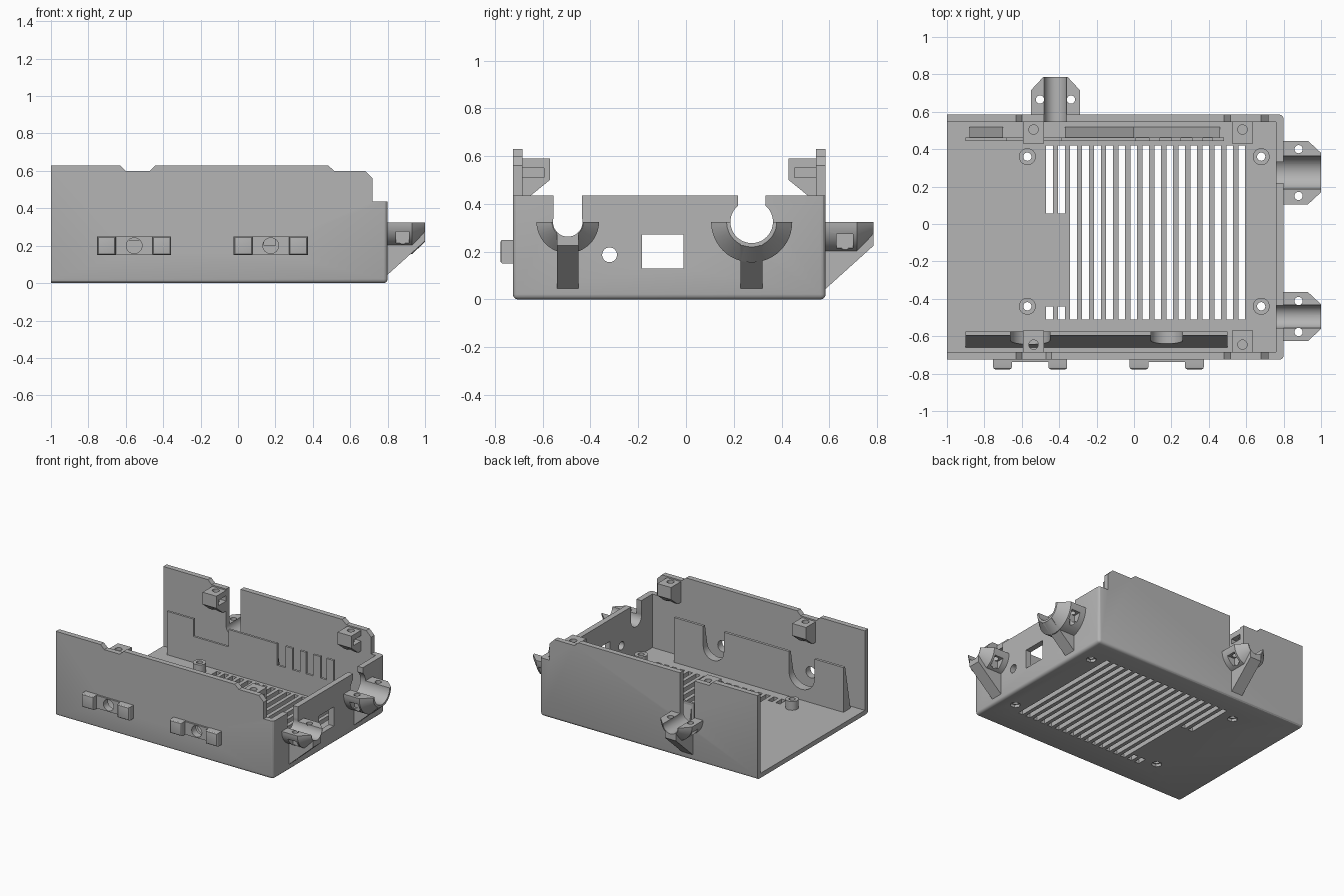
import bpy, bmesh
from math import sin, cos, pi
from mathutils import Matrix

if "Cube" in bpy.data.objects:
    bpy.data.objects.remove(bpy.data.objects["Cube"])

grey = bpy.data.materials.new("mid grey plastic")
grey.use_nodes = True
colour = (0.46, 0.46, 0.46, 1)
grey.diffuse_color = colour
grey.node_tree.nodes["Principled BSDF"].inputs["Base Color"].default_value = colour


def finish(name, bm):
    bmesh.ops.recalc_face_normals(bm, faces=bm.faces)
    mesh = bpy.data.meshes.new(name)
    bm.to_mesh(mesh)
    bm.free()
    mesh.materials.append(grey)
    ob = bpy.data.objects.new(name, mesh)
    bpy.context.collection.objects.link(ob)
    return ob


def prism(name, axis, pts, a, b, bevel=0, pick=None):
    """Extrude a 2D outline along an axis from a to b."""
    place = {"x": lambda u, v, t: (t, u, v),
             "y": lambda u, v, t: (u, t, v),
             "z": lambda u, v, t: (u, v, t)}[axis]
    bm = bmesh.new()
    low = [bm.verts.new(place(u, v, a)) for u, v in pts]
    high = [bm.verts.new(place(u, v, b)) for u, v in pts]
    bm.faces.new(low)
    bm.faces.new(high)
    n = len(pts)
    for i in range(n):
        j = (i + 1) % n
        bm.faces.new((low[i], low[j], high[j], high[i]))
    bmesh.ops.recalc_face_normals(bm, faces=bm.faces)
    if bevel:
        edges = [e for e in bm.edges if pick is None or pick(e)]
        bmesh.ops.bevel(bm, geom=edges, offset=bevel, segments=3,
                        affect="EDGES", profile=0.5)
    return finish(name, bm)


def box(name, x, y, z, **kw):
    return prism(name, "z", [(x[0], y[0]), (x[1], y[0]), (x[1], y[1]), (x[0], y[1])], *z, **kw)


def rod(name, axis, u, v, r, a, b, n=32):
    ring = [(u + r * cos(2 * pi * i / n), v + r * sin(2 * pi * i / n)) for i in range(n)]
    return prism(name, axis, ring, a, b)


def boolean(target, others, mode="DIFFERENCE"):
    for other in others:
        mod = target.modifiers.new("shape", "BOOLEAN")
        mod.operation, mod.solver, mod.object = mode, "EXACT", other
        bpy.context.view_layer.objects.active = target
        bpy.ops.object.modifier_apply(modifier=mod.name)
        bpy.data.objects.remove(other)


# Main tray: side profile extruded, outer corners rounded, then hollowed
profile = [(-1, 0), (0.8, 0), (0.8, 0.435), (0.72, 0.435), (0.72, 0.56), (0.68, 0.6),
           (0.515, 0.6), (0.48, 0.63), (-0.44, 0.63), (-0.47, 0.6), (-0.6, 0.6),
           (-0.63, 0.63), (-1, 0.63)]


def outer_edge(e):
    p, q = (v.co for v in e.verts)
    floor = p.z < 0.01 and q.z < 0.01 and max(p.x, q.x) > 0
    return floor or (p.x > 0.79 and q.x > 0.79 and abs(p.z - q.z) > 0.1)


tray = prism("tray", "y", profile, -0.725, 0.585, 0.022, outer_edge)
boolean(tray, [box("hollow", (-1.1, 0.758), (-0.685, 0.545), (0.035, 1))])

# Floor vents: two short split slots, then full length slots
vents = []
for i in range(17):
    x = -0.47 + i * 0.0643
    spans = [(-0.51, -0.44), (0.055, 0.42)] if i < 2 else [(-0.51, 0.42)]
    vents += [box("vent", (x, x + 0.036), s, (-0.1, 0.1)) for s in spans]
boolean(tray, vents)

# Openings in the end wall and bracket holes in the front wall
boolean(tray, [box("port", (0.7, 0.9), (-0.185, -0.01), (0.13, 0.272)),
               rod("jack", "x", -0.32, 0.187, 0.031, 0.7, 0.9)])
BRACKETS = (-0.555, 0.175)
boolean(tray, [rod("bore", "y", x, 0.2, 0.042, -0.8, -0.65) for x in BRACKETS])

# Floor standoffs with through bores and hexagonal recesses underneath
for x in (-0.57, 0.68):
    for y in (-0.44, 0.36):
        post = rod("standoff", "z", x, y, 0.045, 0.03, 0.1)
        boolean(post, [rod("bore", "z", x, y, 0.022, -0.1, 0.2)])
        boolean(tray, [rod("bore", "z", x, y, 0.022, -0.1, 0.2),
                       rod("recess", "z", x, y, 0.036, -0.1, 0.02, 6)])


# Half-round cable cradles on the walls, built along +x then turned into place
def cradle(name, r_in, r_out, hole, neck, place):
    bm = bmesh.new()
    n = 24
    stations = [(-0.01, r_out), (0.13, r_out), (0.2, r_out - 0.065)]
    rings = [[bm.verts.new((x, r * cos(pi + pi * i / n), 0.325 + r * sin(pi + pi * i / n)))
              for i in range(n + 1)] for x, r in stations]
    for ra, rb in zip(rings, rings[1:]):
        for i in range(n + 1):
            j = (i + 1) % (n + 1)
            bm.faces.new((ra[i], ra[j], rb[j], rb[i]))
    bm.faces.new(rings[0])
    bm.faces.new(rings[-1])
    ob = finish(name, bm)
    gusset = prism("gusset", "y", [(-0.01, 0.045), (0, 0.045), (0.2, 0.225), (0.2, 0.3),
                                   (-0.01, 0.3)], -0.046, 0.046)
    boolean(ob, [gusset], "UNION")

    def channel():
        return rod("channel", "x", 0, 0.325, r_in, -0.06, 0.3, 48)
    cuts = [channel()]
    for s in (-1, 1):
        cuts.append(rod("bolt", "z", 0.08, s * hole, 0.022, 0, 0.4, 20))
        cuts.append(box("nut", (0.045, 0.115), sorted((s * (hole - 0.022), s * 0.3)),
                        (0.215, 0.275)))
    boolean(ob, cuts)
    ob.data.transform(place)
    # Keyhole opening in the wall above the cradle
    keyhole = [channel(), box("neck", (-0.06, 0.1), (-neck, neck), (0.325, 1))]
    for k in keyhole:
        k.data.transform(place)
    boolean(tray, keyhole)


cradle("end_cradle_small", 0.062, 0.131, 0.083, 0.06, Matrix.Translation((0.8, -0.495, 0)))
cradle("end_cradle_large", 0.089, 0.17, 0.125, 0.057, Matrix.Translation((0.8, 0.275, 0)))
cradle("back_cradle", 0.06, 0.131, 0.083, 0.06,
       Matrix.Translation((-0.42, 0.585, 0)) @ Matrix.Rotation(pi / 2, 4, "Z"))

# Lid screw lugs hanging on both long walls
for side, wall in ((-1, -0.7), (1, 0.56)):
    for x in (-0.537, 0.58):
        shape = [(wall, 0.59), (wall - side * 0.13, 0.59), (wall - side * 0.13, 0.5),
                 (wall - side * 0.05, 0.435), (wall, 0.435)]
        lug = prism("lid_lug", "x", shape, x - 0.057, x + 0.057)
        y = wall - side * 0.055
        boolean(lug, [rod("bore", "z", x, y, 0.025, 0.4, 0.7, 24),
                      box("nut_slot", (x - 0.04, x + 0.1), (y - 0.05, y + 0.05), (0.51, 0.55))])

# Front mounting brackets with a thin bridge and two end blocks
for x in BRACKETS:
    bridge = box("bracket_bridge", (x - 0.1, x + 0.1), (-0.738, -0.72), (0.152, 0.248))
    boolean(bridge, [rod("bore", "y", x, 0.2, 0.042, -0.8, -0.65)])
    for s in (-1, 1):
        c = x + s * 0.148
        box("bracket_block", (c - 0.05, c + 0.05), (-0.777, -0.72), (0.15, 0.25),
            bevel=0.012, pick=lambda e: all(v.co.y < -0.75 for v in e.verts))

# Inner front panel with a sloped back and round-bottomed clearances
front_panel = prism("front_inner_panel", "x",
                    [(-0.575, 0.03), (-0.575, 0.37), (-0.595, 0.37), (-0.66, 0.03)], -0.9, 0.5)
clear = []
for x, r in ((-0.555, 0.105), (0.175, 0.085)):
    clear += [rod("clear", "y", x, 0.22, r, -0.7, -0.5),
              box("clear", (x - r, x + r), (-0.7, -0.5), (0.22, 0.5))]
boolean(front_panel, clear)

# Inner back panel, stepped and notched along its top, with sloped buttresses
back_panel = box("back_inner_panel", (-0.9, 0.48), (0.445, 0.462), (0.03, 0.36))
boolean(back_panel, [box("notch", (a, b), (0.4, 0.5), (z, 0.5)) for a, b, z in
                     ((-0.68, -0.39, 0.23), (0.01, 0.08, 0.2), (0.14, 0.2, 0.2),
                      (0.25, 0.31, 0.2), (0.37, 0.42, 0.2))])
for a, b in ((-0.88, -0.7), (-0.37, 0.0)):
    prism("back_buttress", "x", [(0.46, 0.03), (0.46, 0.35), (0.52, 0.03)], a, b)
prism("back_buttress", "x", [(0.46, 0.03), (0.46, 0.19), (0.52, 0.03)], 0, 0.46)

# Smooth the round surfaces, keeping edges sharp
bpy.ops.object.select_all(action="DESELECT")
for ob in bpy.context.collection.objects:
    if ob.type == "MESH":
        ob.select_set(True)
        bpy.context.view_layer.objects.active = ob
bpy.ops.object.shade_smooth_by_angle(angle=0.52)
